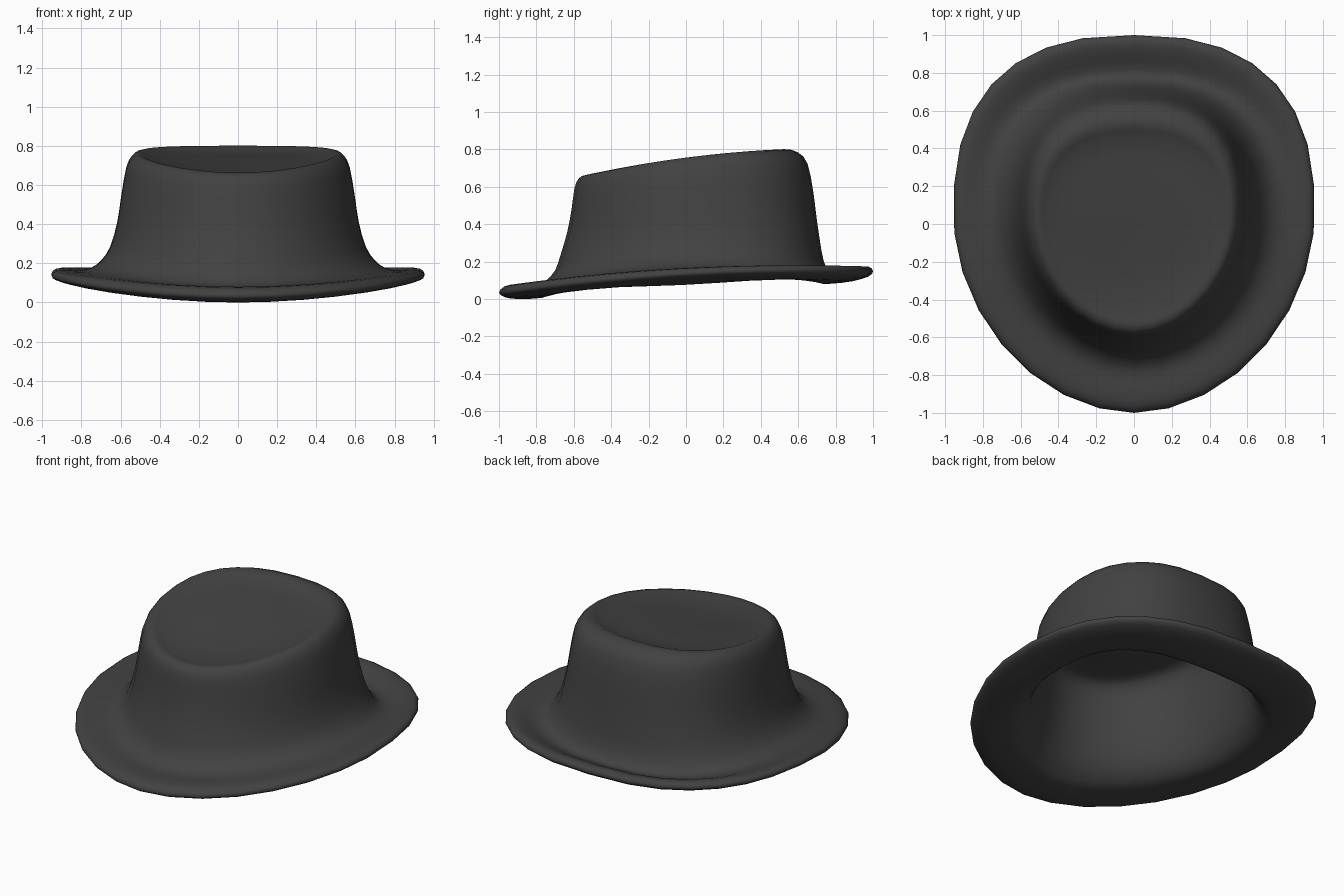
import bpy, bmesh, math

if "Cube" in bpy.data.objects:
    bpy.data.objects.remove(bpy.data.objects["Cube"])

SIDES = 30
CY = 0.05          # widest point of the egg-shaped outline

# half-section stations: half width, front y, back y, z at front / side / back
CROWN = [          # dished crown top, rim and wall
    (.25, -.27, .27, .665, .718, .75),
    (.44, -.47, .45, .657, .735, .772),
    (.51, -.535, .525, .665, .758, .803),
    (.545, -.575, .60, .645, .735, .785),
    (.573, -.597, .65, .59, .68, .725),
    (.60, -.612, .68, .48, .53, .58),
    (.62, -.635, .695, .36, .40, .46),
    (.655, -.67, .715, .24, .28, .32),
    (.70, -.70, .735, .155, .215, .21),
    (.75, -.75, .77, .10, .18, .135),
]
BRIM = [           # brim top and rolled edge
    (.81, -.81, .82, .08, .165, .12),
    (.88, -.90, .91, .082, .167, .162),
    (.935, -.97, .975, .07, .165, .176),
    (.957, -1.0, 1.0, .036, .14, .15),
    (.935, -.97, .975, .012, .118, .122),
    (.86, -.90, .89, .002, .10, .097),
]
INSIDE = [         # brim underside and hollow inside
    (.76, -.77, .78, .008, .078, .084),
    (.69, -.715, .71, .035, .10, .088),
    (.635, -.655, .665, .10, .16, .15),
    (.60, -.615, .645, .20, .25, .27),
    (.572, -.588, .632, .34, .38, .42),
    (.548, -.565, .612, .50, .54, .59),
    (.51, -.535, .56, .59, .665, .71),
    (.42, -.45, .45, .62, .695, .735),
    (.25, -.26, .28, .625, .68, .71),
]
# add squareness of the back and the lift of the underside's corners
STATIONS = ([r + (2.45, 0) for r in CROWN] + [r + (2.5, 0) for r in BRIM]
            + [r + (2.5, .018) for r in INSIDE[:4]] + [r + (2.45, 0) for r in INSIDE[4:]])


def smooth_stations(rows):
    """Catmull-Rom midpoints between the stations."""
    out = []
    for i in range(len(rows) - 1):
        a, b, c = rows[max(i - 1, 0)], rows[i], rows[i + 1]
        d = rows[min(i + 2, len(rows) - 1)]
        out.append(b)
        out.append(tuple((9 * (q + r) - p - s) / 16 for p, q, r, s in zip(a, b, c, d)))
    return out + [rows[-1]]


def ring_points(rx, yf, yb, zf, zs, zb, back, lift):
    pts = []
    for k in range(SIDES):
        t = 2 * math.pi * k / SIDES - math.pi / 2
        c, s = math.cos(t), math.sin(t)
        e = 2 / back if s > 0 else 2 / 1.9      # squarer back, narrower front
        x = rx * math.copysign(abs(c) ** e, c)
        y = CY + (yb - CY if s > 0 else CY - yf) * math.copysign(abs(s) ** e, s)
        # height follows a parabola from front to back
        z = (zf * y * (y - yb) / (yf * (yf - yb))
             + zs * (y - yf) * (y - yb) / (yf * yb)
             + zb * y * (y - yf) / (yb * (yb - yf)))
        u = (y / (yb if y > 0 else yf)) ** 2
        pts.append((x, y, z + lift * 4 * u * (1 - u)))
    return pts


# one closed felt shell: outside, brim edge, underside, inside
bm = bmesh.new()
loops = [[bm.verts.new(p) for p in ring_points(*r)] for r in smooth_stations(STATIONS)]
for a, b in zip(loops, loops[1:]):
    for k in range(SIDES):
        n = (k + 1) % SIDES
        bm.faces.new((a[k], a[n], b[n], b[k]))
for loop, z in ((loops[0], .715), (loops[-1], .675)):
    mid = bm.verts.new((0, 0, z))
    for k in range(SIDES):
        bm.faces.new((loop[k], loop[(k + 1) % SIDES], mid))
# stand on the ground
low = min(v.co.z for v in bm.verts)
for v in bm.verts:
    v.co.z -= low
bmesh.ops.recalc_face_normals(bm, faces=bm.faces)
for f in bm.faces:
    f.smooth = True
mesh = bpy.data.meshes.new("hat")
bm.to_mesh(mesh)
bm.free()
hat = bpy.data.objects.new("hat", mesh)
bpy.context.collection.objects.link(hat)

felt = bpy.data.materials.new("charcoal felt")
felt.diffuse_color = (.054, .054, .054, 1)
felt.use_nodes = True
felt.node_tree.nodes["Principled BSDF"].inputs["Base Color"].default_value = felt.diffuse_color
mesh.materials.append(felt)
